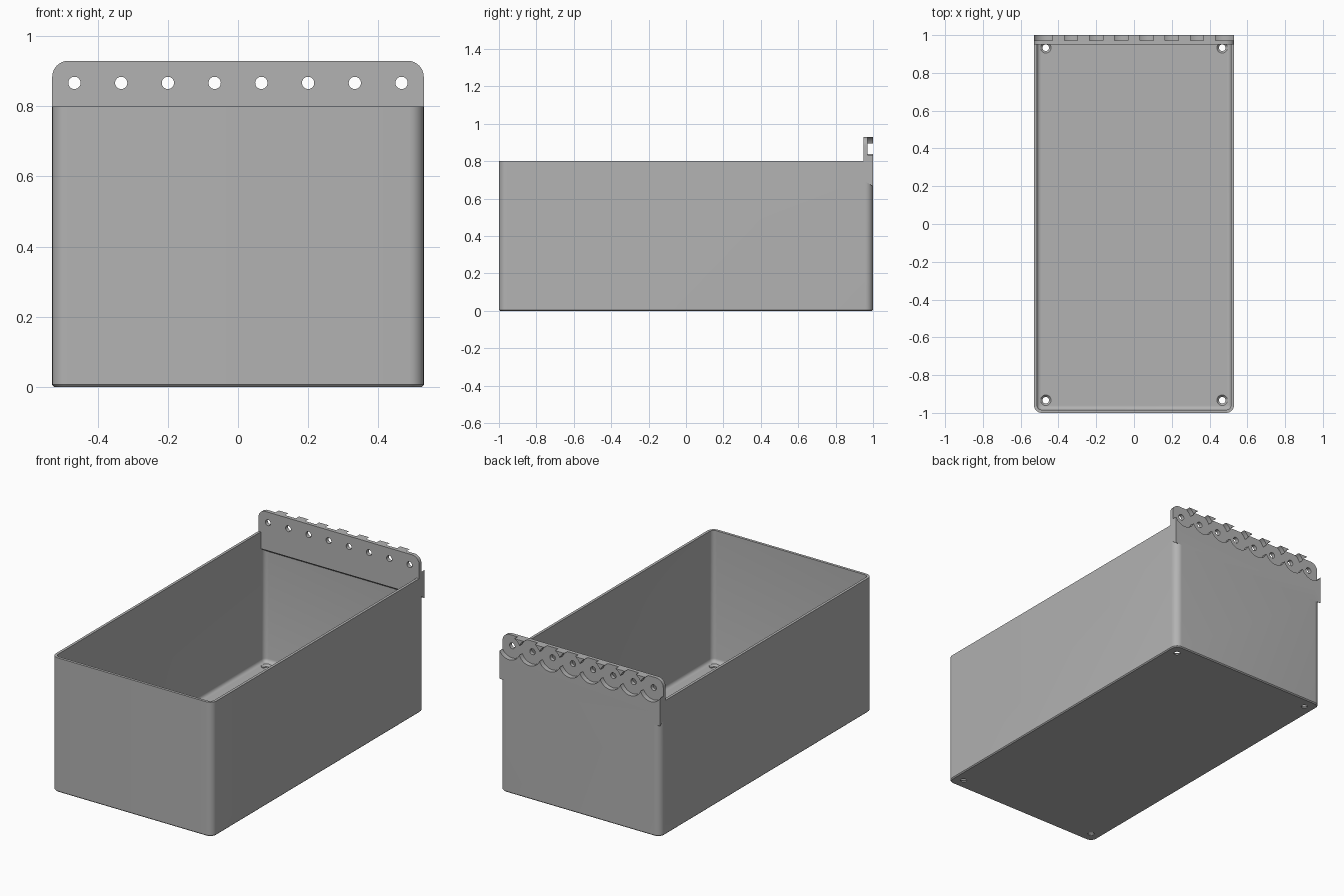
import bpy, bmesh, math
from mathutils import Matrix, Vector

W, D, H, WALL, R = 0.53, 1.0, 0.80, 0.016, 0.042
PLATE_FRONT, PLATE_MID, PLATE_TOP = 0.949, 0.971, 0.93
HOLE_Z, PITCH = 0.867, 0.1333
hole_xs = [(i - 3.5) * PITCH for i in range(8)]

old = bpy.data.objects.get("Cube")
if old:
    bpy.data.objects.remove(old)

grey = bpy.data.materials.new("mid_grey")
grey.use_nodes = True
COLOUR = (0.45, 0.45, 0.45, 1)
grey.diffuse_color = COLOUR
grey.node_tree.nodes["Principled BSDF"].inputs["Base Color"].default_value = COLOUR


def finish(bm, name):
    bmesh.ops.recalc_face_normals(bm, faces=bm.faces)
    mesh = bpy.data.meshes.new(name)
    bm.to_mesh(mesh)
    bm.free()
    mesh.materials.append(grey)
    obj = bpy.data.objects.new(name, mesh)
    bpy.context.collection.objects.link(obj)
    return obj


def rounded_ring(bm, inset, z, steps=8):
    """Loop of vertices around a rounded rectangle."""
    r = max(R - inset, 0.006)
    verts = []
    for k, (sx, sy) in enumerate([(1, 1), (-1, 1), (-1, -1), (1, -1)]):
        cx, cy = sx * (W - inset - r), sy * (D - inset - r)
        for i in range(steps + 1):
            a = math.pi / 2 * (k + i / steps)
            verts.append(bm.verts.new((cx + r * math.cos(a), cy + r * math.sin(a), z)))
    return verts


def prism(name, points, a, b, axis):
    """Extrude a 2D outline from a to b along the x or y axis."""
    bm = bmesh.new()
    place = (lambda p: (a, p[0], p[1])) if axis == "x" else (lambda p: (p[0], a, p[1]))
    face = bm.faces.new([bm.verts.new(place(p)) for p in points])
    out = bmesh.ops.extrude_face_region(bm, geom=[face])
    shift = Vector((b - a, 0, 0)) if axis == "x" else Vector((0, b - a, 0))
    bmesh.ops.translate(bm, vec=shift, verts=[g for g in out["geom"] if isinstance(g, bmesh.types.BMVert)])
    return finish(bm, name)


def cylinders(name, centres, r1, r2, depth, along_y=False, segs=32):
    """One cutter object holding a row of cylinders or cones."""
    bm = bmesh.new()
    turn = Matrix.Rotation(math.pi / 2, 4, "X") if along_y else Matrix()
    for c in centres:
        bmesh.ops.create_cone(bm, cap_ends=True, segments=segs, radius1=r1, radius2=r2,
                              depth=depth, matrix=Matrix.Translation(c) @ turn)
    return finish(bm, name)


def combine(obj, other, operation, self_hits=False):
    mod = obj.modifiers.new("combine", "BOOLEAN")
    mod.object, mod.operation, mod.solver = other, operation, "EXACT"
    mod.use_self = self_hits
    bpy.context.view_layer.objects.active = obj
    bpy.ops.object.modifier_apply(modifier=mod.name)
    bpy.data.objects.remove(other)


# Open bin: outer wall, rim, inner wall and a filleted floor
FLOOR, FILLET = 0.018, 0.02
levels = [(0.006, 0), (0, 0.006), (0, H), (WALL, H)]
for i in range(5):
    a = math.pi / 2 * i / 4
    levels.append((WALL + FILLET * (1 - math.cos(a)), FLOOR + FILLET * (1 - math.sin(a))))
bm = bmesh.new()
rings = [rounded_ring(bm, inset, z) for inset, z in levels]
for lo, hi in zip(rings, rings[1:]):
    for i in range(len(lo)):
        j = (i + 1) % len(lo)
        bm.faces.new((lo[i], lo[j], hi[j], hi[i]))
bm.faces.new(rings[0])
bm.faces.new(rings[-1])
bin_body = finish(bm, "bin")

# Hanging plate: side profile with a sloped underside, top corners rounded
plate = prism("hanging_plate", [(PLATE_FRONT, PLATE_TOP), (D, PLATE_TOP), (D, 0.665), (PLATE_FRONT, 0.70)],
              -W, W, "x")
CR = 0.046
outline = [(-W, 0.6), (W, 0.6)]
for side in (1, -1):
    arc = [(side * (W - CR + CR * math.cos(a)), PLATE_TOP - CR + CR * math.sin(a))
           for a in [math.pi / 2 * i / 8 for i in range(9)]]
    outline += arc if side > 0 else arc[::-1]
combine(plate, prism("plate_outline", outline, 0.9, 1.1, "y"), "INTERSECT")

# Overlapping round pockets in the back of the plate, then the through holes
combine(bin_body, plate, "UNION")
for n, x in enumerate(hole_xs):
    combine(bin_body, cylinders("pocket_cutter", [(x, PLATE_MID + 0.05, HOLE_Z)], 0.0723, 0.0723, 0.1, True, 48),
            "DIFFERENCE")
combine(bin_body, cylinders("hole_cutter", [(x, 0.95, HOLE_Z) for x in hole_xs], 0.0175, 0.0175, 0.2, True),
        "DIFFERENCE")

# Countersunk screw holes in the floor corners
corners = [(sx * 0.467, sy * 0.933) for sx in (1, -1) for sy in (1, -1)]
combine(bin_body, cylinders("screw_cutter", [(x, y, 0) for x, y in corners], 0.0175, 0.0175, 0.1), "DIFFERENCE")
combine(bin_body, cylinders("countersink_cutter", [(x, y, FLOOR - 0.0035) for x, y in corners], 0.0175, 0.032, 0.015),
        "DIFFERENCE")

bpy.ops.object.select_all(action="DESELECT")
bin_body.select_set(True)
bpy.context.view_layer.objects.active = bin_body
bpy.ops.object.shade_smooth_by_angle(angle=math.radians(30))
